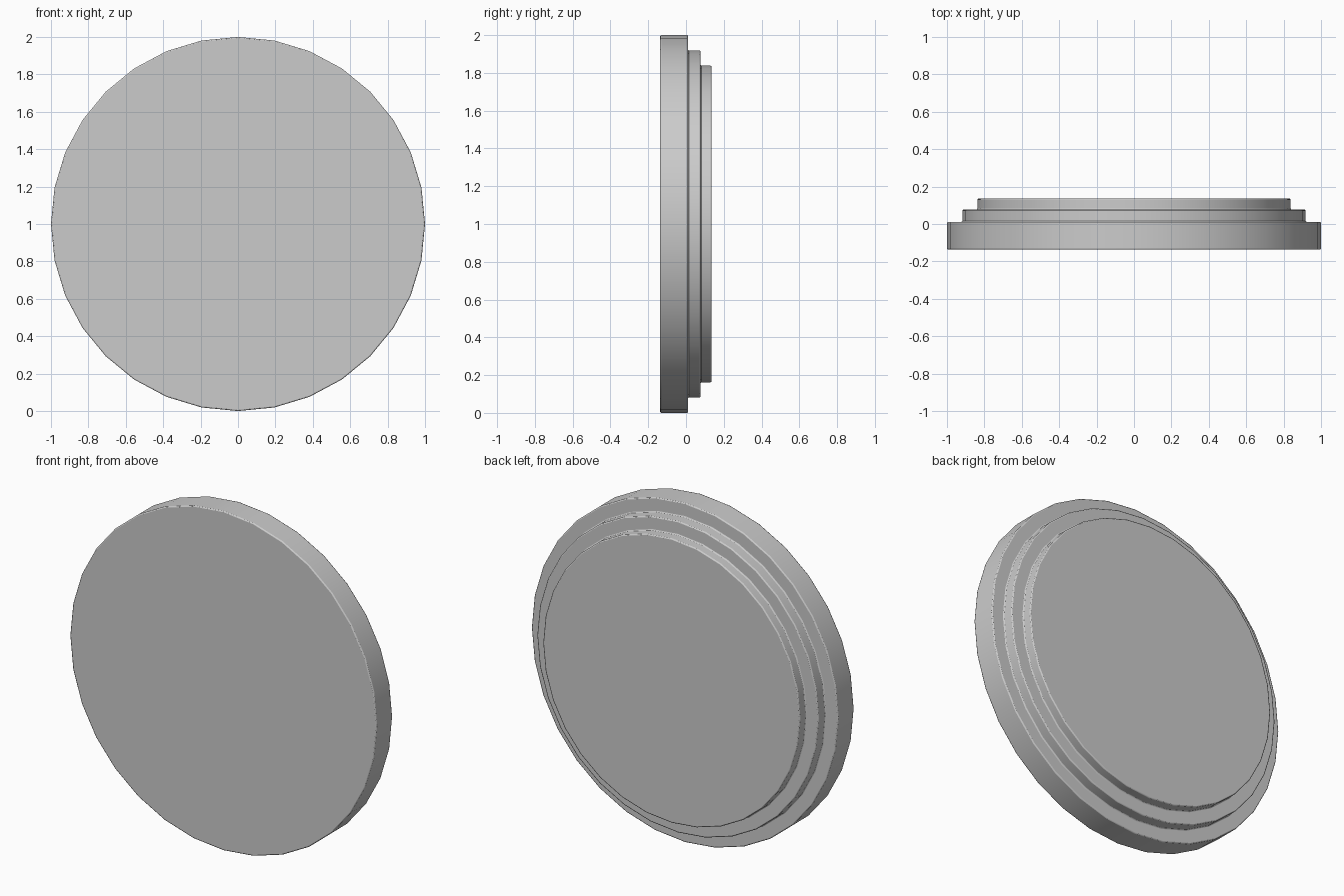
import bpy, bmesh, math
from mathutils import Matrix

if "Cube" in bpy.data.objects:
    bpy.data.objects.remove(bpy.data.objects["Cube"])

SEGMENTS = 32
BEVEL = 0.006
# stepped half profile: (radius, depth along y), front to back
PROFILE = [(1.0, -0.137), (1.0, 0.011),
           (0.918, 0.011), (0.918, 0.077),
           (0.838, 0.077), (0.838, 0.136)]


def ring(bm, radius, y):
    """One circle of vertices facing along y."""
    verts = []
    for i in range(SEGMENTS):
        a = 2 * math.pi * i / SEGMENTS
        verts.append(bm.verts.new((radius * math.cos(a), y, 1 + radius * math.sin(a))))
    return verts


# stepped disc: lathe the profile and cap both ends
bm = bmesh.new()
rings = [ring(bm, r, y) for r, y in PROFILE]
for a, b in zip(rings, rings[1:]):
    for i in range(SEGMENTS):
        j = (i + 1) % SEGMENTS
        bm.faces.new((a[i], a[j], b[j], b[i]))
bm.faces.new(rings[0])
bm.faces.new(rings[-1])
bmesh.ops.recalc_face_normals(bm, faces=bm.faces)

mesh = bpy.data.meshes.new("stepped_disc")
bm.to_mesh(mesh)
bm.free()
disc = bpy.data.objects.new("stepped_disc", mesh)
bpy.context.collection.objects.link(disc)

# smooth walls with finely softened rims
bpy.context.view_layer.objects.active = disc
disc.select_set(True)
bpy.ops.object.shade_smooth_by_angle(angle=math.radians(50))
bevel = disc.modifiers.new("rim_bevel", 'BEVEL')
bevel.width = BEVEL
bevel.segments = 2
bevel.limit_method = 'ANGLE'
bevel.angle_limit = math.radians(40)
